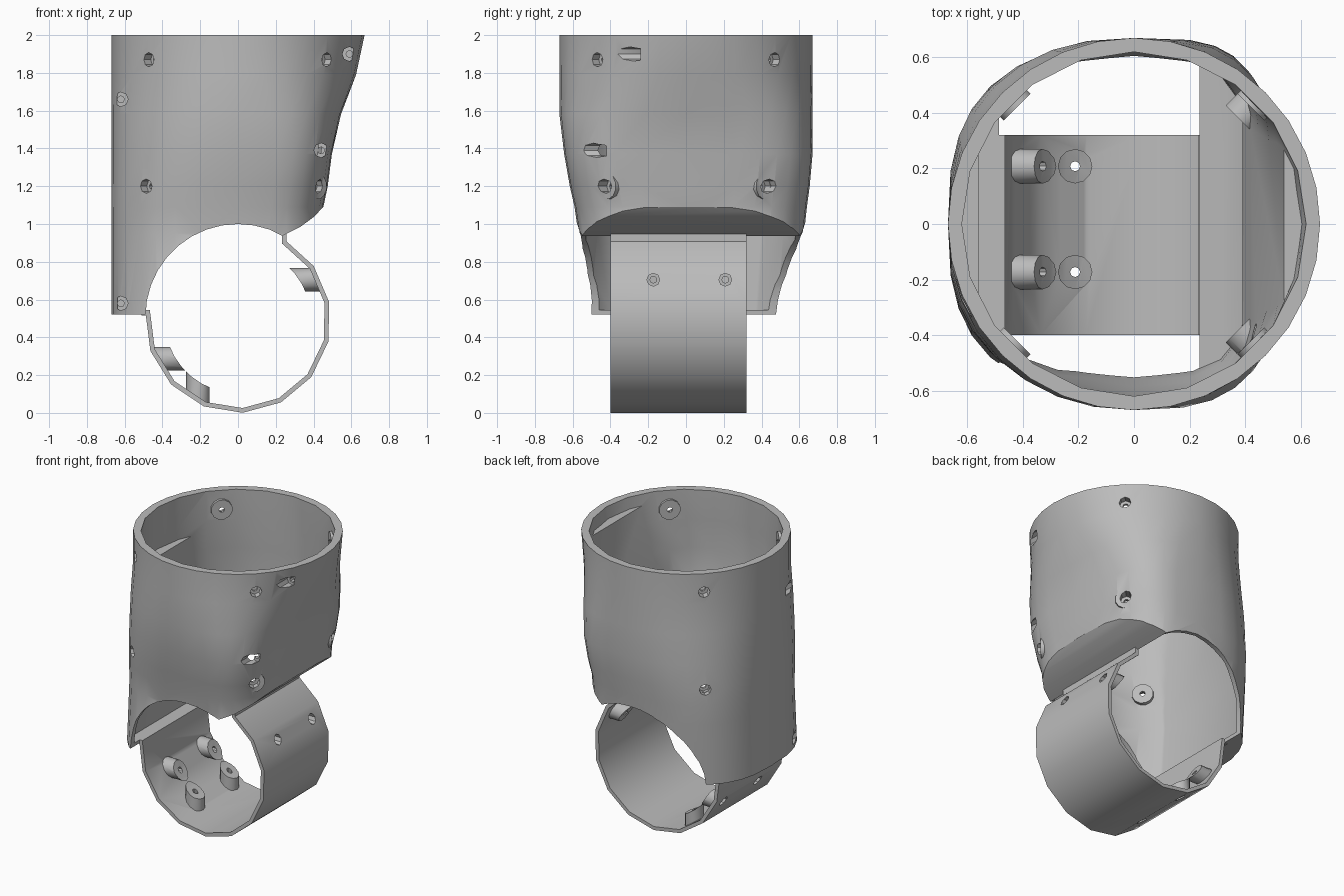
import bpy, bmesh, math
from mathutils import Vector

cube = bpy.data.objects.get("Cube")
if cube:
    bpy.data.objects.remove(cube, do_unlink=True)

grey = bpy.data.materials.new("plain grey")
grey.use_nodes = True
grey.diffuse_color = (0.5, 0.5, 0.5, 1)
grey.node_tree.nodes["Principled BSDF"].inputs["Base Color"].default_value = (0.5, 0.5, 0.5, 1)


def make(name, bm):
    bmesh.ops.recalc_face_normals(bm, faces=bm.faces)
    mesh = bpy.data.meshes.new(name)
    bm.to_mesh(mesh)
    bm.free()
    mesh.materials.append(grey)
    ob = bpy.data.objects.new(name, mesh)
    bpy.context.collection.objects.link(ob)
    return ob


def boolean(target, tool, op="DIFFERENCE"):
    mod = target.modifiers.new(op, "BOOLEAN")
    mod.operation, mod.solver, mod.object = op, "EXACT", tool
    bpy.ops.object.select_all(action="DESELECT")
    bpy.context.view_layer.objects.active = target
    target.select_set(True)
    bpy.ops.object.modifier_apply(modifier=mod.name)
    bpy.data.objects.remove(tool, do_unlink=True)


def prism(name, points, y0=-1, y1=1):
    """Extrude an x-z outline along y."""
    bm = bmesh.new()
    face = bm.faces.new([bm.verts.new((x, y0, z)) for x, z in points])
    ext = bmesh.ops.extrude_face_region(bm, geom=[face])["geom"]
    bmesh.ops.translate(bm, vec=(0, y1 - y0, 0),
                        verts=[v for v in ext if isinstance(v, bmesh.types.BMVert)])
    return make(name, bm)


def rods(name, ends, radius, sides=8):
    """Cylinders between pairs of points, in one mesh."""
    bm = bmesh.new()
    for a, b in ends:
        axis = b - a
        new = bmesh.ops.create_cone(bm, cap_ends=True, segments=sides, radius1=radius,
                                    radius2=radius, depth=axis.length)["verts"]
        bmesh.ops.rotate(bm, verts=new, matrix=Vector((0, 0, 1)).rotation_difference(axis).to_matrix())
        bmesh.ops.translate(bm, verts=new, vec=(a + b) / 2)
    return make(name, bm)


def loft(name, rows, sides, hollow=False):
    """Stack of rounded sections: z, +x, -y and +y extents, squareness at -x and +x, wall."""
    bm = bmesh.new()
    rings = []
    for z, left, front, back, p_right, p_left, wall in rows:
        inset = wall if hollow else 0
        ring = []
        for i in range(sides):
            t = math.tau * i / sides
            c, s = math.cos(t), math.sin(t)
            p = p_left if c > 0 else p_right
            x = math.copysign(abs(c) ** (2 / p), c) * ((left if c > 0 else 0.67) - inset)
            y = math.copysign(abs(s) ** (2 / p), s) * ((back if s > 0 else front) - inset)
            ring.append(bm.verts.new((x, y, z)))
        rings.append(ring)
    for lo, hi in zip(rings, rings[1:]):
        for i in range(sides):
            j = (i + 1) % sides
            bm.faces.new((lo[i], lo[j], hi[j], hi[i]))
    bm.faces.new(rings[0])
    bm.faces.new(rings[-1])
    return make(name, bm)


# Sleeve: outer shell minus a cavity that leaves flat pads and floors
rows = [(0.52, 0.45, 0.62, 0.59, 2.7, 3.4, 0.025), (0.95, 0.45, 0.57, 0.625, 2.75, 3.4, 0.025),
        (1.09, 0.452, 0.59, 0.64, 2.7, 3.4, 0.025), (1.2, 0.475, 0.615, 0.655, 2.55, 3.5, 0.03),
        (1.37, 0.497, 0.645, 0.67, 2.35, 3.6, 0.035), (1.58, 0.545, 0.67, 0.67, 2.15, 2.9, 0.04),
        (1.79, 0.625, 0.67, 0.67, 2, 2.15, 0.045), (2, 0.67, 0.67, 0.67, 2, 2, 0.05)]
sleeve = loft("sleeve", rows, 32)
cavity_rows = [(0.545,) + rows[0][1:]] + rows[1:] + [(2.1,) + rows[-1][1:]]
cavity = loft("cavity", cavity_rows, 20, hollow=True)
slope = [(0.235, 0.937), (0.33, 0.985), (0.405, 1.04), (0.45, 1.09), (0.9, 1.3)]
boolean(cavity, prism("side_pad", [(-0.9, 0.4), (-0.56, 0.4), (-0.56, 1.7), (-0.9, 1.7)]))
boolean(cavity, prism("tilted_pad", [(0.39, 0.4), (0.39, 1.1), (0.54, 1.92), (0.9, 1.92), (0.9, 0.4)]))
boolean(cavity, prism("floor", [(x, z + 0.03) for x, z in slope] + [(0.9, 0.4), (0.235, 0.4)]))
boolean(sleeve, cavity)

# Arched underside
arch = [(0.49 * math.cos(math.radians(a)), 0.51 + 0.49 * math.sin(math.radians(a)))
        for a in range(180, 61, -10)]
boolean(sleeve, prism("arch_cutter", [(-0.49, 0.3)] + arch + slope + [(0.9, 0.3)]))

# Sleeve bosses and countersunk screw holes on the diagonals
bosses, sinks, holes = [], [], []
for z, sx, face, length in ((1.2, -1, 0.625, 0.045), (1.2, 1, 0.535, 0.06),
                            (1.87, -1, 0.595, 0.04), (1.87, 1, 0.595, 0.04)):
    for sy in (-1, 1):
        d = Vector((sx, sy, 0)).normalized()
        up = Vector((0, 0, z))
        bosses.append((up + d * face, up + d * (face + length)))
        sinks.append((up + d * (face + 0.02), up + d * 0.8))
        holes.append((up + d * 0.4, up + d * 0.8))
# Pin holes entering from the front
for x, z, y in ((-0.62, 1.66, -0.2), (-0.62, 0.58, -0.28), (0.59, 1.9, -0.24), (0.44, 1.39, -0.42)):
    sinks.append((Vector((x, y, z)), Vector((x, -0.9, z))))
    holes.append((Vector((x, y + 0.06, z)), Vector((x, -0.9, z))))
boolean(sleeve, rods("boss", bosses, 0.07, 12), "UNION")
boolean(sleeve, rods("countersink", sinks, 0.038))
boolean(sleeve, rods("hole", holes, 0.018))

# Open band below the sleeve
angles = [273 + 24.5 * k for k in range(-4, 7)]


def arc(radius, degrees):
    return [(radius * math.cos(math.radians(a)), 0.492 + radius * math.sin(math.radians(a)))
            for a in degrees]


band = prism("lower_band", arc(0.492, angles) + arc(0.467, angles[::-1]), -0.4, 0.32)
for x0, x1, z0, z1 in ((-0.51, -0.465, 0.515, 0.545), (0.233, 0.257, 0.895, 0.955)):
    boolean(band, prism("tab", [(x0, z0), (x1, z0), (x1, z1), (x0, z1)], -0.4, 0.32), "UNION")

# Band bosses along x and z, trimmed to a curved seat, with screw holes
bosses, sinks, holes = [], [], []
for x, z, axis in ((-0.335, 0.287, (-1, 0, 0)), (-0.212, 0.165, (0, 0, -1)), (0.305, 0.705, (1, 0, 0))):
    for y in (-0.173, 0.208):
        seat, d = Vector((x, y, z)), Vector(axis)
        bosses.append((seat - d * 0.1, seat + d * 0.2))
        sinks.append((seat + d * 0.06, seat + d * 0.3))
        holes.append((seat - d * 0.1, seat + d * 0.3))
pegs = rods("band_boss", bosses, 0.062, 12)
boolean(pegs, prism("rim_limit", arc(0.48, angles)), "INTERSECT")
boolean(pegs, prism("seat_cutter", arc(0.388, range(0, 360, 10))))
boolean(band, pegs, "UNION")
boolean(band, rods("band_countersink", sinks, 0.034))
boolean(band, rods("band_hole", holes, 0.018))

for ob in (sleeve, band):
    bpy.ops.object.select_all(action="DESELECT")
    bpy.context.view_layer.objects.active = ob
    ob.select_set(True)
    bpy.ops.object.shade_smooth_by_angle(angle=math.radians(32))
